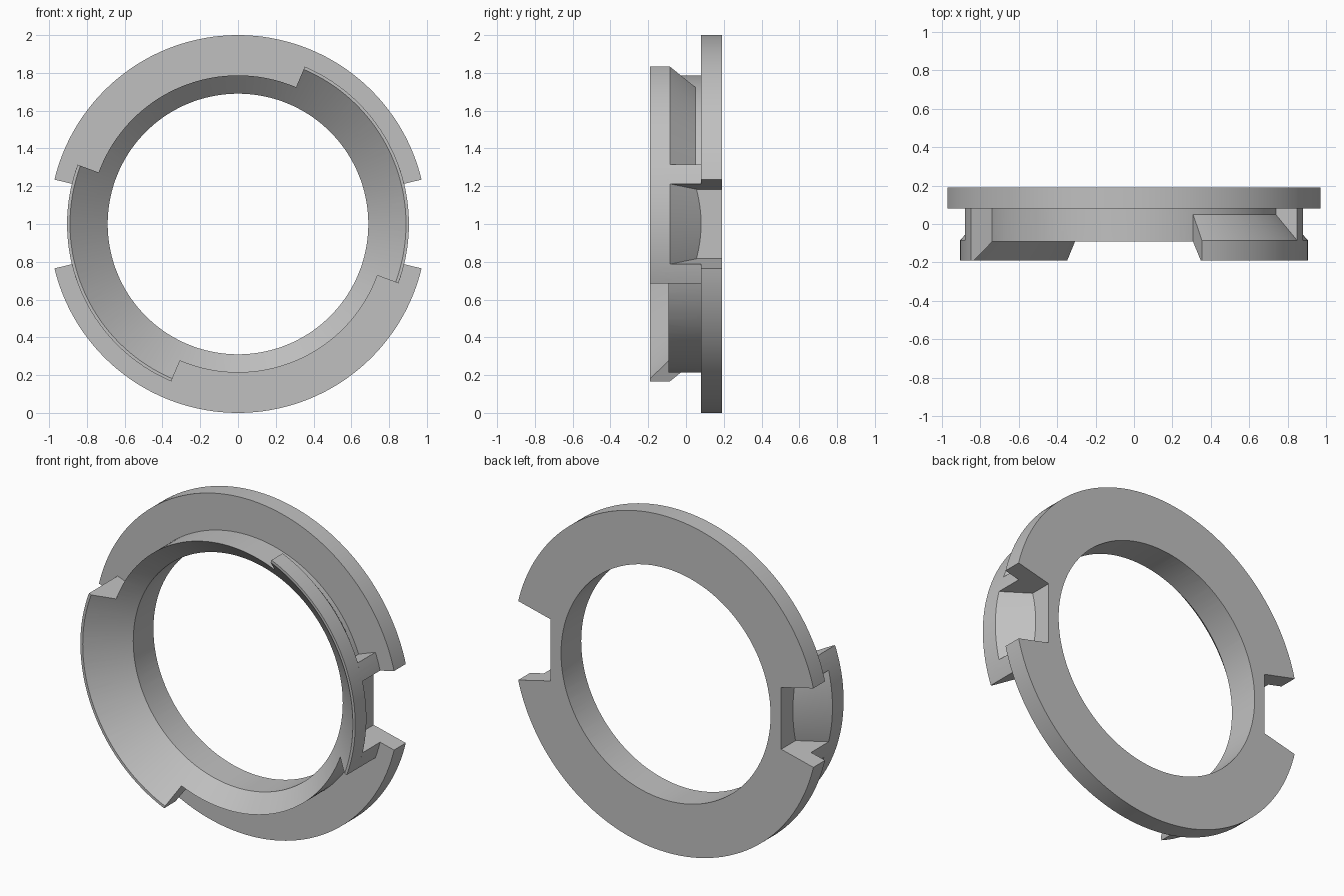
import bpy, bmesh
from math import sin, cos, radians

cube = bpy.data.objects.get("Cube")
if cube:
    bpy.data.objects.remove(cube, do_unlink=True)

grey = bpy.data.materials.new("plain grey")
grey.use_nodes = True
grey.diffuse_color = (0.53, 0.53, 0.53, 1)
grey.node_tree.nodes["Principled BSDF"].inputs["Base Color"].default_value = grey.diffuse_color


def sector(name, profile, start=0, end=360, steps=144):
    """Revolve a closed (radius, y) profile around the ring axis."""
    full = end - start == 360
    bm = bmesh.new()
    rows = []
    for i in range(steps if full else steps + 1):
        a = radians(start + (end - start) * i / steps)
        rows.append([bm.verts.new((r * cos(a), y, 1 + r * sin(a))) for r, y in profile])
    n = len(profile)
    for i in range(steps):
        p, q = rows[i], rows[(i + 1) % len(rows)]
        for j in range(n):
            k = (j + 1) % n
            bm.faces.new((p[j], p[k], q[k], q[j]))
    if not full:
        bm.faces.new(rows[0])
        bm.faces.new(rows[-1])
    bmesh.ops.recalc_face_normals(bm, faces=bm.faces)
    mesh = bpy.data.meshes.new(name)
    bm.to_mesh(mesh)
    bm.free()
    mesh.materials.append(grey)
    ob = bpy.data.objects.new(name, mesh)
    bpy.context.collection.objects.link(ob)
    return ob


def combine(target, tool, operation):
    mod = target.modifiers.new(operation.lower(), 'BOOLEAN')
    mod.operation = operation
    mod.solver = 'EXACT'
    mod.object = tool
    bpy.context.view_layer.objects.active = target
    bpy.ops.object.modifier_apply(modifier=mod.name)
    bpy.data.objects.remove(tool, do_unlink=True)


def box(r0, r1, y0, y1):
    return [(r0, y0), (r1, y0), (r1, y1), (r0, y1)]


# Flange with the narrower collar in front of it
ring = sector("bayonet_ring", [(0.5, -0.15), (0.787, -0.15), (0.787, 0.08),
                               (1, 0.08), (1, 0.19), (0.5, 0.19)])

SLOT = 13.6
STOP = 20.3
FLOOR = 0.76 / cos(radians(SLOT))
for turn in (0, 180):
    # Stop blocks on both sides of the slot
    for a, b in ((-STOP, 1 - SLOT), (SLOT - 1, STOP)):
        combine(ring, sector("stop", box(0.6, 0.905, -0.088, 0.12), turn + a, turn + b, 6), 'UNION')
    # Flat-bottomed slot through flange and collar
    combine(ring, sector("slot", box(FLOOR, 1.2, -0.17, 0.3), turn - SLOT, turn + SLOT, 1), 'DIFFERENCE')
    # Locking lug with sloping rear side
    lug = [(0.6, -0.19), (0.905, -0.19), (0.905, -0.085), (0.76, 0.08), (0.6, 0.08)]
    combine(ring, sector("lug", lug, turn - STOP, turn + 67, 44), 'UNION')

# Bore with a conical mouth
bore = [(0.4, -0.3), (1.005, -0.3), (0.69, 0), (0.69, 0.3), (0.4, 0.3)]
combine(ring, sector("bore", bore), 'DIFFERENCE')

bpy.ops.object.select_all(action='DESELECT')
ring.select_set(True)
bpy.context.view_layer.objects.active = ring
bpy.ops.object.shade_smooth_by_angle(angle=radians(25))
